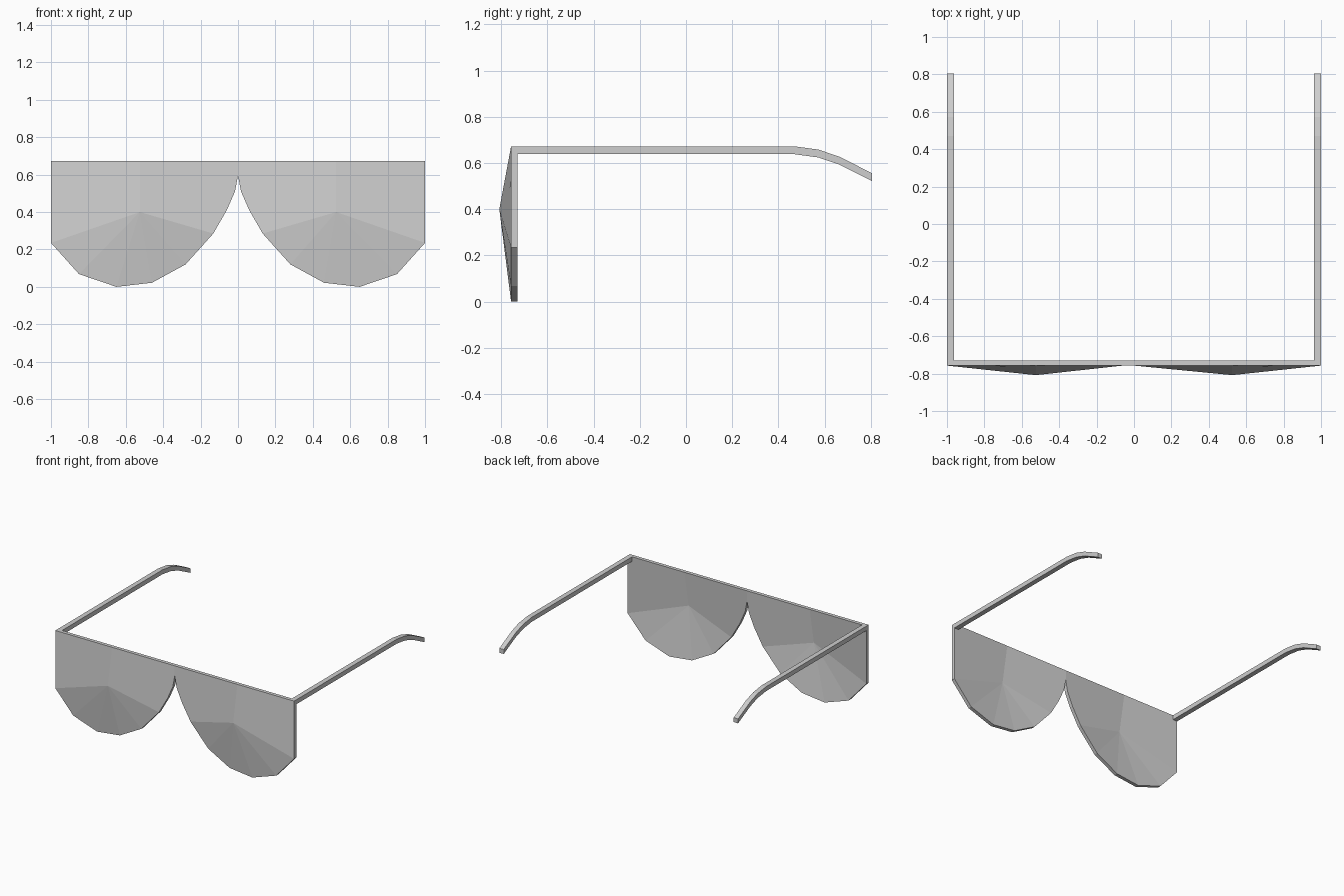
import bpy
import bmesh

cube = bpy.data.objects.get("Cube")
if cube:
    bpy.data.objects.remove(cube, do_unlink=True)

grey = bpy.data.materials.new("light grey")
grey.use_nodes = True
colour = (0.62, 0.62, 0.62, 1.0)
grey.diffuse_color = colour
grey.node_tree.nodes["Principled BSDF"].inputs["Base Color"].default_value = colour

TOP = 0.672
RIM_FRONT, RIM_BACK = -0.757, -0.73
BULGE = 0.051


def finish(bm, name):
    """Turn a half model into a mirrored object."""
    mesh = bpy.data.meshes.new(name)
    bm.to_mesh(mesh)
    bm.free()
    mesh.materials.append(grey)
    obj = bpy.data.objects.new(name, mesh)
    bpy.context.collection.objects.link(obj)
    mirror = obj.modifiers.new("mirror", "MIRROR")
    mirror.use_axis[0] = True
    mirror.use_mirror_merge = True
    mirror.merge_threshold = 0.0005
    return obj


# Faceted shield: outline of one half, from top middle round to the bridge
outline = [(-0.525, TOP), (-1, TOP), (-1, 0.235), (-0.85, 0.068),
           (-0.65, 0.0), (-0.46, 0.022), (-0.28, 0.12), (-0.132, 0.285),
           (-0.06, 0.41), (-0.016, 0.51), (0, 0.595), (0, TOP)]
apex = (-0.525, 0.4)
bm = bmesh.new()
layers = []
for y in (RIM_FRONT, RIM_BACK):
    rim = [bm.verts.new((x, y, z)) for x, z in outline]
    tip = bm.verts.new((apex[0], y - BULGE, apex[1]))
    # upper outer panel, lower fan, upper inner panel
    panels = [rim[0:3] + [tip]]
    panels += [[rim[i], rim[i + 1], tip] for i in range(2, 7)]
    panels += [rim[7:] + [rim[0], tip]]
    for panel in panels:
        bm.faces.new(panel if y == RIM_FRONT else panel[::-1])
    layers.append(rim)

# Rim edge, left open on the mirror plane
front, back = layers
for i in range(len(outline)):
    j = (i + 1) % len(outline)
    if outline[i][0] == 0 and outline[j][0] == 0:
        continue
    bm.faces.new((front[j], front[i], back[i], back[j]))
finish(bm, "lens_shield")

# Temple arms: a thin bar swept back and bent down behind the ear
arm_top = [(RIM_BACK, TOP), (0.47, TOP), (0.573, 0.658), (0.662, 0.628), (0.805, 0.556)]
drop = 0.034
bm = bmesh.new()
rings = []
for y, z in arm_top:
    rings.append([bm.verts.new((x, y, h)) for x, h in
                  ((-1, z), (-0.963, z), (-0.963, z - drop), (-1, z - drop))])
for a, b in zip(rings, rings[1:]):
    for i in range(4):
        j = (i + 1) % 4
        bm.faces.new((a[i], a[j], b[j], b[i]))
bm.faces.new(rings[0][::-1])
bm.faces.new(rings[-1])
bmesh.ops.recalc_face_normals(bm, faces=bm.faces)
finish(bm, "temple_arms")
